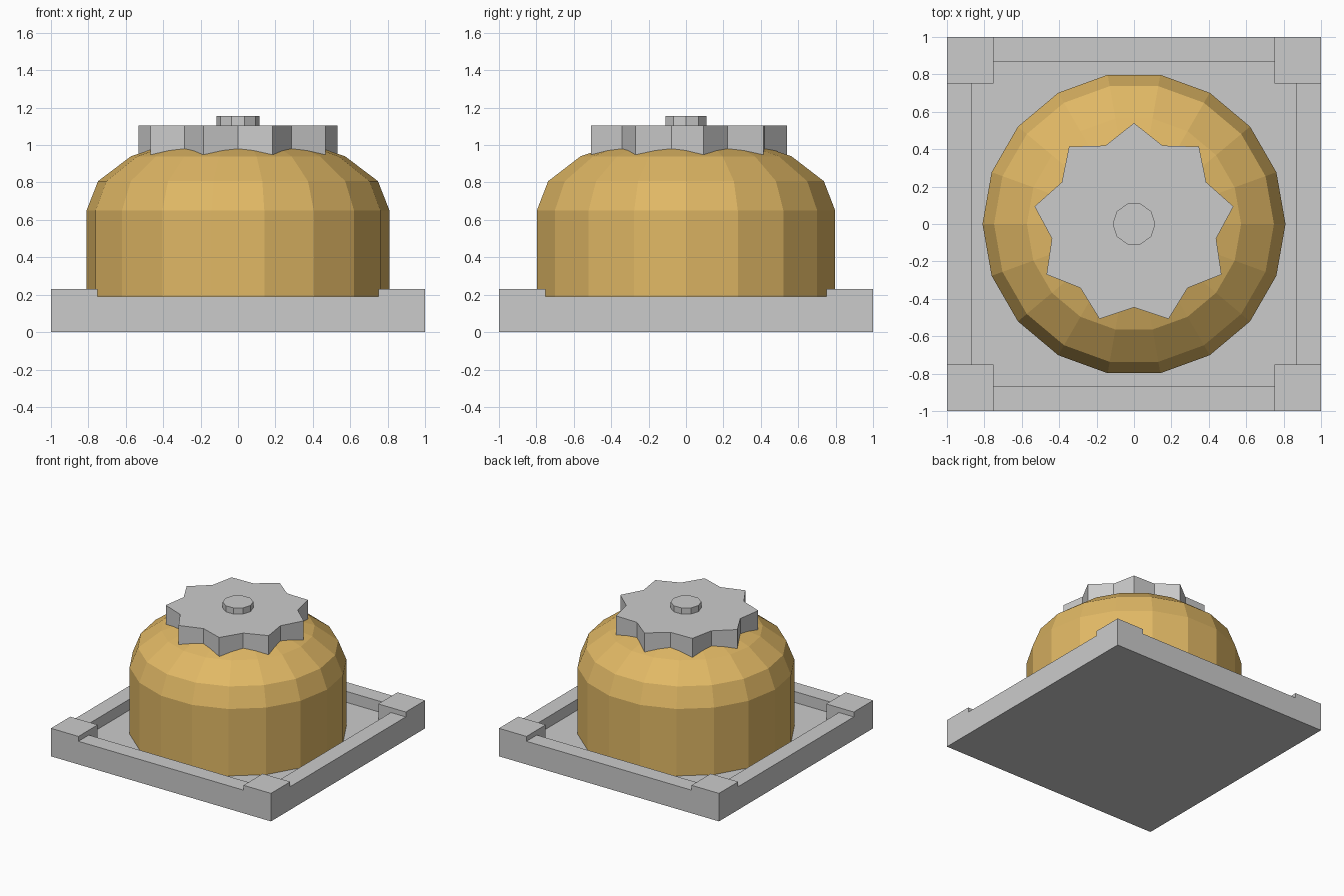
import bpy
import bmesh
from math import cos, sin, pi, tau

if "Cube" in bpy.data.objects:
    bpy.data.objects.remove(bpy.data.objects["Cube"])


def make_object(name, bm):
    bmesh.ops.recalc_face_normals(bm, faces=bm.faces[:])
    mesh = bpy.data.meshes.new(name)
    bm.to_mesh(mesh)
    bm.free()
    obj = bpy.data.objects.new(name, mesh)
    bpy.context.collection.objects.link(obj)
    return obj


def box(name, sx, sy, z0, z1):
    bm = bmesh.new()
    bmesh.ops.create_cube(bm, size=1)
    for v in bm.verts:
        v.co = (v.co.x * sx, v.co.y * sy, z0 + (v.co.z + 0.5) * (z1 - z0))
    return make_object(name, bm)


def prism(name, outline, z0, z1):
    bm = bmesh.new()
    face = bm.faces.new([bm.verts.new((x, y, z0)) for x, y in outline])
    ext = bmesh.ops.extrude_face_region(bm, geom=[face], use_keep_orig=True)
    top = [g for g in ext["geom"] if isinstance(g, bmesh.types.BMVert)]
    bmesh.ops.translate(bm, verts=top, vec=(0, 0, z1 - z0))
    return make_object(name, bm)


def lathe(name, profile, sides):
    bm = bmesh.new()
    rings = [[bm.verts.new((r * cos(tau * i / sides), r * sin(tau * i / sides), z))
              for i in range(sides)] for r, z in profile]
    for a, b in zip(rings, rings[1:]):
        for i in range(sides):
            j = (i + 1) % sides
            bm.faces.new((a[i], a[j], b[j], b[i]))
    bm.faces.new(rings[0])
    bm.faces.new(rings[-1])
    return make_object(name, bm)


# Square base: notched rim leaves raised corners, cross-shaped pocket leaves rails
base = box("base", 2, 2, 0, 0.23)
cuts = [(1.5, 3, 0.19), (3, 1.5, 0.19), (1.5, 1.73, 0.10), (1.73, 1.5, 0.10)]
for sx, sy, z in cuts:
    cutter = box("base_cutter", sx, sy, z, 0.5)
    cutter.hide_render = True
    mod = base.modifiers.new("cut", 'BOOLEAN')
    mod.operation = 'DIFFERENCE'
    mod.solver = 'EXACT'
    mod.object = cutter
    bpy.context.view_layer.objects.active = base
    bpy.ops.object.modifier_apply(modifier=mod.name)
    bpy.data.objects.remove(cutter)

# Domed body
steps = [k * pi / 8 for k in range(4)]
profile = [(0.81, 0.10)] + [(0.81 * cos(t), 0.65 + 0.41 * sin(t)) for t in steps]
dome = lathe("dome", profile, 18)
gold = bpy.data.materials.new("gold")
gold.diffuse_color = (0.75, 0.48, 0.13, 1)
gold.use_nodes = True
gold.node_tree.nodes["Principled BSDF"].inputs["Base Color"].default_value = gold.diffuse_color
dome.data.materials.append(gold)

# Nine-pointed star wheel, one point towards the back
star = []
for i in range(18):
    r = 0.54 if i % 2 == 0 else 0.446
    a = pi / 2 + i * pi / 9
    star.append((r * cos(a), r * sin(a)))
prism("star_wheel", star, 0.935, 1.105)

# Ten-sided hub cap
hub = [(0.114 * cos(i * tau / 10), 0.114 * sin(i * tau / 10)) for i in range(10)]
prism("hub_cap", hub, 1.08, 1.155)
